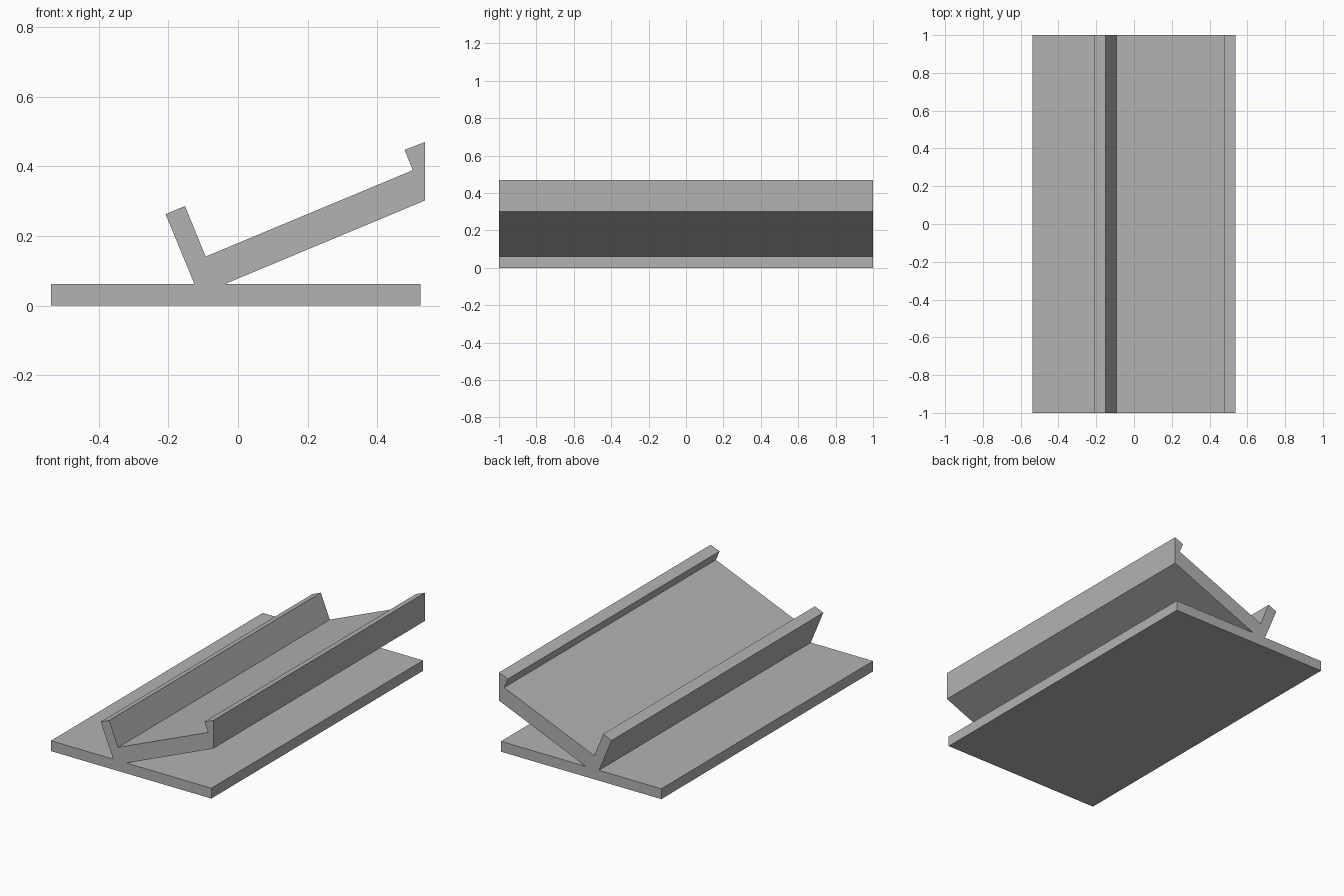
import bpy
import bmesh
from mathutils import Vector

default_cube = bpy.data.objects.get("Cube")
if default_cube:
    bpy.data.objects.remove(default_cube, do_unlink=True)

LENGTH = 2.0
BASE_TOP = 0.062

# Single grey material
grey = bpy.data.materials.new("plain_grey")
grey.use_nodes = True
colour = (0.45, 0.45, 0.45, 1.0)
grey.diffuse_color = colour
grey.node_tree.nodes["Principled BSDF"].inputs["Base Color"].default_value = colour


def extrude_profile(name, points):
    """Extrude an x-z outline along the whole length in y."""
    bm = bmesh.new()
    verts = [bm.verts.new((x, -LENGTH / 2, z)) for x, z in points]
    face = bm.faces.new(verts)
    result = bmesh.ops.extrude_face_region(bm, geom=[face])
    moved = [g for g in result["geom"] if isinstance(g, bmesh.types.BMVert)]
    bmesh.ops.translate(bm, verts=moved, vec=Vector((0, LENGTH, 0)))
    bmesh.ops.recalc_face_normals(bm, faces=bm.faces)
    mesh = bpy.data.meshes.new(name)
    bm.to_mesh(mesh)
    bm.free()
    mesh.materials.append(grey)
    obj = bpy.data.objects.new(name, mesh)
    bpy.context.collection.objects.link(obj)
    return obj


# Flat base plate
base = [(-0.537, BASE_TOP), (-0.537, 0), (0.524, 0), (0.524, BASE_TOP)]

# Tilted shelf with a tall back fin and a small hooked lip
shelf = [
    (-0.038, BASE_TOP),
    (0.537, 0.302), (0.537, 0.470),     # vertical outer end
    (0.478, 0.447), (0.502, 0.389),     # lip
    (-0.093, 0.141),                    # inner corner
    (-0.152, 0.286), (-0.208, 0.263),   # fin
    (-0.125, BASE_TOP),
]

# One continuous extrusion, shelf joined to the base
extrude_profile("angled_holder", base + shelf)
